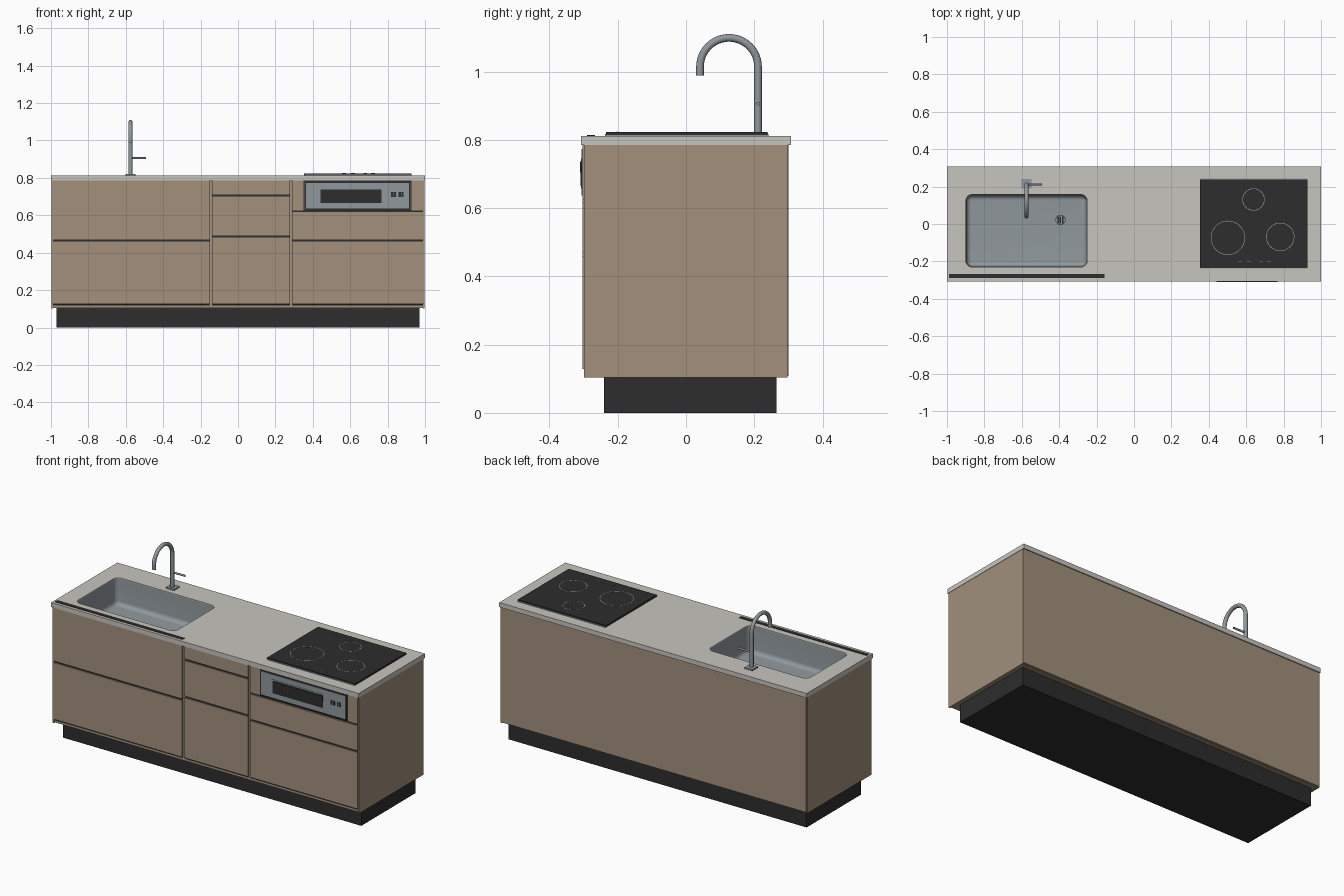
import bpy, bmesh, math
from mathutils import Vector

if "Cube" in bpy.data.objects:
    bpy.data.objects.remove(bpy.data.objects["Cube"])


def material(name, rgb):
    m = bpy.data.materials.new(name)
    m.diffuse_color = (*rgb, 1)
    m.use_nodes = True
    m.node_tree.nodes["Principled BSDF"].inputs["Base Color"].default_value = m.diffuse_color
    return m


TAN = material("tan wood", (0.36, 0.28, 0.20))
STONE = material("pale stone", (0.57, 0.56, 0.52))
STEEL = material("steel", (0.28, 0.315, 0.335))
DARK = material("charcoal", (0.026, 0.026, 0.027))
LINE = material("light marking", (0.35, 0.35, 0.35))


def finish(name, bm, mat, smooth=False):
    me = bpy.data.meshes.new(name)
    bm.to_mesh(me)
    bm.free()
    me.materials.append(mat)
    ob = bpy.data.objects.new(name, me)
    bpy.context.collection.objects.link(ob)
    if smooth:
        bpy.ops.object.select_all(action='DESELECT')
        ob.select_set(True)
        bpy.context.view_layer.objects.active = ob
        bpy.ops.object.shade_smooth_by_angle(angle=math.radians(35))
    return ob


def box(name, x0, x1, y0, y1, z0, z1, mat):
    bm = bmesh.new()
    bmesh.ops.create_cube(bm, size=1)
    for v in bm.verts:
        v.co = Vector(((x0 + x1) / 2 + v.co.x * (x1 - x0),
                       (y0 + y1) / 2 + v.co.y * (y1 - y0),
                       (z0 + z1) / 2 + v.co.z * (z1 - z0)))
    return finish(name, bm, mat)


def rounded_loop(bm, x0, x1, y0, y1, r, z, inset=0.0, n=8):
    x0, x1, y0, y1, r = x0 + inset, x1 - inset, y0 + inset, y1 - inset, max(r - inset, 0.004)
    corners = [(x1 - r, y1 - r), (x0 + r, y1 - r), (x0 + r, y0 + r), (x1 - r, y0 + r)]
    out = []
    for k, (cx, cy) in enumerate(corners):
        for i in range(n + 1):
            a = math.pi / 2 * (k + i / n)
            out.append(bm.verts.new((cx + r * math.cos(a), cy + r * math.sin(a), z)))
    return out


def skin(bm, loops, flip=False):
    for a, b in zip(loops, loops[1:]):
        for i in range(len(a)):
            j = (i + 1) % len(a)
            f = [a[i], a[j], b[j], b[i]]
            bm.faces.new(f[::-1] if flip else f)


def tube(name, points, r, mat, n=20):
    # Sweep a circle along a path, capping both ends
    bm = bmesh.new()
    pts = [Vector(p) for p in points]
    loops = []
    for i, p in enumerate(pts):
        t = (pts[min(i + 1, len(pts) - 1)] - pts[max(i - 1, 0)]).normalized()
        side = Vector((0, 1, 0)) if abs(t.x) > 0.9 else Vector((1, 0, 0))
        up = t.cross(side)
        loops.append([bm.verts.new(p + r * (math.cos(2 * math.pi * k / n) * side
                                            + math.sin(2 * math.pi * k / n) * up)) for k in range(n)])
    skin(bm, loops)
    bm.faces.new(loops[0][::-1])
    bm.faces.new(loops[-1])
    bmesh.ops.recalc_face_normals(bm, faces=bm.faces)
    return finish(name, bm, mat, True)


def ring(name, x, y, z, r_in, r_out, h, mat, n=64):
    bm = bmesh.new()
    loops = [[bm.verts.new((x + r * math.cos(2 * math.pi * i / n), y + r * math.sin(2 * math.pi * i / n), zz))
              for i in range(n)]
             for r, zz in ((r_out, z), (r_out, z + h), (r_in, z + h), (r_in, z))]
    skin(bm, loops + loops[:1])
    return finish(name, bm, mat)


# Plinth and cabinet carcass
box("plinth", -0.97, 0.97, -0.24, 0.265, 0, 0.106, DARK)
for s, side in ((-1, "left"), (1, "right")):
    xs = sorted((s * 0.998, s * 0.989))
    box(side + "_side_panel", *xs, -0.299, 0.298, 0.103, 0.786, TAN)
box("back_panel", -0.992, 0.992, 0.288, 0.301, 0.108, 0.786, TAN)
box("cabinet_floor", -0.989, 0.989, -0.292, 0.288, 0.105, 0.117, TAN)
for x in (-0.145, 0.284):
    box("divider", x - 0.012, x + 0.012, -0.293, 0.28, 0.105, 0.786, TAN)

# Drawer fronts with dark grip channels between them
F0, F1 = -0.303, -0.288
columns = {
    "left": (-0.988, -0.151, (0.123, 0.465, 0.79)),
    "middle": (-0.139, 0.278, (0.123, 0.486, 0.705, 0.79)),
    "right": (0.290, 0.988, (0.123, 0.465, 0.622)),
}
for col, (x0, x1, levels) in columns.items():
    for lo, hi in zip(levels, levels[1:]):
        box(col + "_drawer_front", x0, x1, F0, F1, lo + 0.005, min(hi - 0.005, 0.785), TAN)
    for z in levels:
        if z < 0.78:
            h = 0.006 if z not in (0.123, 0.622) else 0.004
            box(col + "_grip_channel", x0, x1, -0.296, -0.286, z - h, z + h, DARK)
box("oven_left_filler", 0.290, 0.354, F0, F1, 0.626, 0.785, TAN)
box("oven_right_filler", 0.924, 0.988, F0, F1, 0.626, 0.785, TAN)

# Grill oven set into the right column
box("oven_body", 0.356, 0.922, -0.302, 0.0, 0.627, 0.785, DARK)
box("oven_face", 0.363, 0.915, -0.306, -0.300, 0.637, 0.773, STEEL)
box("oven_window_frame", 0.432, 0.778, -0.3075, -0.305, 0.657, 0.745, STEEL)
box("oven_window", 0.442, 0.768, -0.309, -0.306, 0.665, 0.738, DARK)
box("oven_handle", 0.442, 0.768, -0.311, -0.306, 0.705, 0.735, DARK)
for x in (0.832, 0.872):
    box("oven_button", x - 0.013, x + 0.013, -0.308, -0.305, 0.699, 0.724, DARK)
    box("oven_button_split", x - 0.001, x + 0.001, -0.3085, -0.305, 0.701, 0.722, STEEL)

# Countertop with a rounded sink opening
SINK = (-0.9, -0.25, -0.23, 0.158, 0.035)
TOP = 0.812
counter = box("countertop", -1, 1, -0.307, 0.307, 0.785, TOP, STONE)
bm = bmesh.new()
lo, hi = rounded_loop(bm, *SINK, 0.7), rounded_loop(bm, *SINK, 0.9)
skin(bm, [lo, hi])
bm.faces.new(lo[::-1])
bm.faces.new(hi)
cutter = finish("sink_cutter", bm, STONE)
cutter.hide_render = True
mod = counter.modifiers.new("sink opening", 'BOOLEAN')
mod.object = cutter
mod.solver = 'EXACT'
bpy.context.view_layer.objects.active = counter
bpy.ops.object.modifier_apply(modifier=mod.name)
bpy.data.objects.remove(cutter)

# Sink basin: straight walls, filleted bottom, flat floor
bm = bmesh.new()
FLOOR, FIL = 0.655, 0.025
loops = [rounded_loop(bm, *SINK, 0.807, 0.001), rounded_loop(bm, *SINK, FLOOR + FIL, 0.005)]
for i in range(1, 7):
    a = math.pi / 2 * i / 6
    loops.append(rounded_loop(bm, *SINK, FLOOR + FIL * (1 - math.sin(a)), 0.005 + FIL * (1 - math.cos(a))))
skin(bm, loops)
bm.faces.new(loops[-1])
finish("sink_basin", bm, STEEL, True)

# Drain with slotted strainer
DX, DY = -0.393, 0.022
ring("drain_rim", DX, DY, FLOOR, 0.027, 0.033, 0.004, STEEL, 32)
ring("drain_groove", DX, DY, FLOOR, 0.024, 0.028, 0.002, DARK, 32)
for i in (-1, 0, 1):
    box("drain_slot", DX + i * 0.013 - 0.004, DX + i * 0.013 + 0.004, DY - 0.019, DY + 0.019,
        FLOOR, FLOOR + 0.003, DARK)

# Front drip channel cover
box("drip_channel", -0.988, -0.158, -0.29, -0.267, TOP - 0.005, TOP + 0.002, DARK)

# Tap: square base, gooseneck spout, side lever
TX, TY, R = -0.575, 0.211, 0.085
box("tap_base", TX - 0.026, TX + 0.026, TY - 0.022, TY + 0.03, TOP, TOP + 0.008, STEEL)
path = [(TX, TY, TOP), (TX, TY, 1.0)]
path += [(TX, TY - R + R * math.cos(math.pi * i / 24), 1.014 + R * math.sin(math.pi * i / 24)) for i in range(25)]
path.append((TX, TY - 2 * R, 0.988))
tube("tap_spout", path, 0.0112, STEEL)
tube("tap_lever", [(TX, TY + 0.001, 0.906), (TX + 0.083, TY + 0.001, 0.906)], 0.0055, STEEL, 12)

# Cooktop with hob rings and touch marks
box("cooktop_trim", 0.355, 0.926, -0.238, 0.242, TOP, TOP + 0.005, STEEL)
box("cooktop_glass", 0.354, 0.927, -0.235, 0.239, TOP + 0.002, TOP + 0.011, DARK)
for x, y, r in ((0.502, -0.074, 0.09), (0.782, -0.069, 0.074), (0.639, 0.131, 0.058)):
    ring("hob_ring", x, y, TOP + 0.0105, r - 0.0015, r + 0.0015, 0.0012, LINE)
for x in (0.567, 0.615, 0.68, 0.722):
    box("touch_mark", x - 0.01, x + 0.01, -0.203, -0.2, TOP + 0.0105, TOP + 0.013, LINE)
